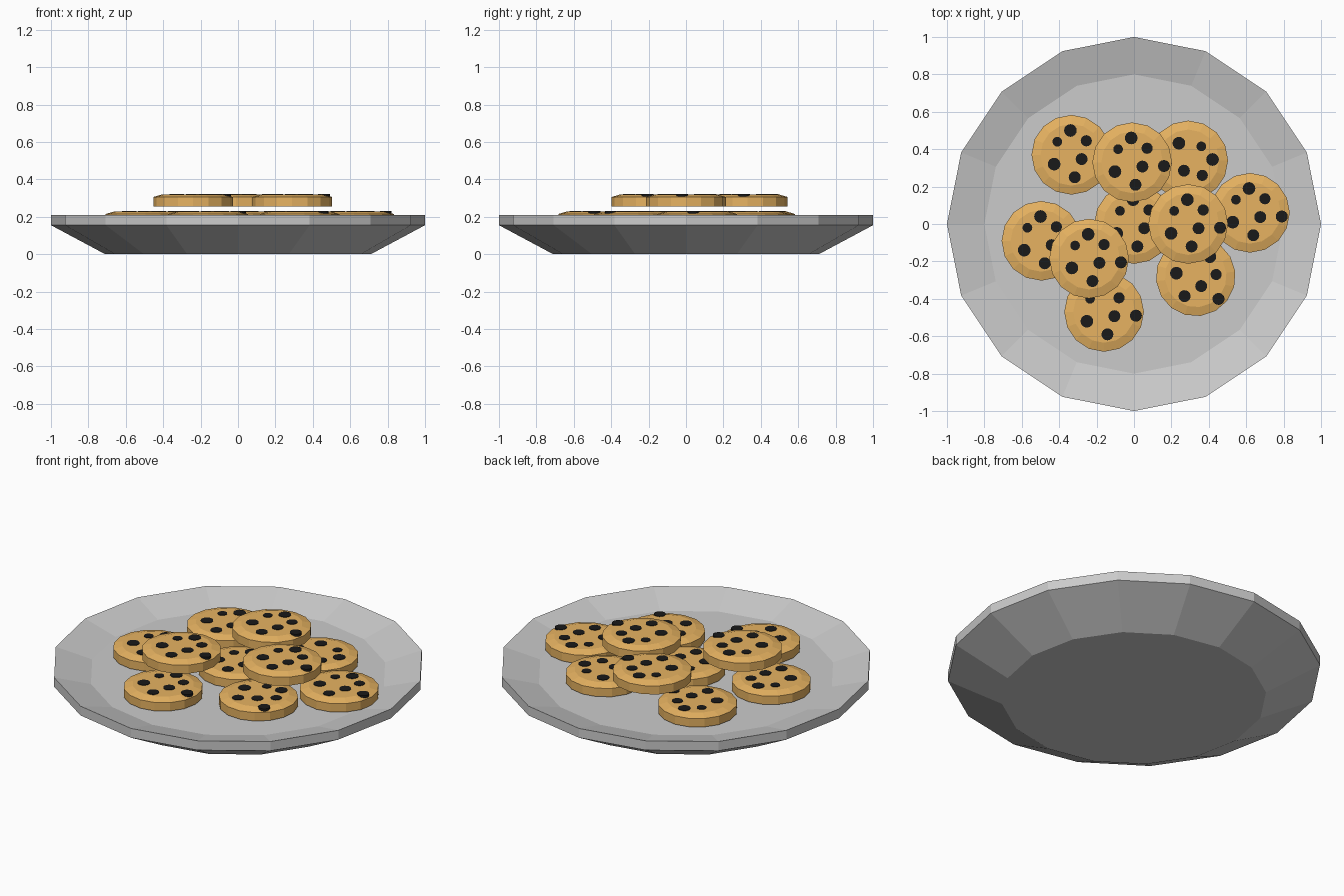
import bpy, bmesh, math
from mathutils import Matrix

if "Cube" in bpy.data.objects:
    bpy.data.objects.remove(bpy.data.objects["Cube"])


def material(name, rgb):
    m = bpy.data.materials.new(name)
    m.diffuse_color = (*rgb, 1)
    m.use_nodes = True
    m.node_tree.nodes["Principled BSDF"].inputs["Base Color"].default_value = m.diffuse_color
    return m


def add_lathe(bm, profile, sides, matrix=Matrix()):
    """Closed faceted solid from (radius, z) rings, bottom outside to top inside."""
    rings = []
    for r, z in profile:
        rings.append([bm.verts.new(matrix @ Matrix.Rotation(2 * math.pi * i / sides, 4, 'Z')
                                   @ Matrix.Translation((r, 0, z)).to_translation())
                      for i in range(sides)])
    for a, b in zip(rings, rings[1:]):
        for i in range(sides):
            j = (i + 1) % sides
            bm.faces.new((a[i], a[j], b[j], b[i]))
    bm.faces.new(rings[0][::-1])
    bm.faces.new(rings[-1])


def finish(bm, name, mat=None):
    mesh = bpy.data.meshes.new(name)
    bm.to_mesh(mesh)
    bm.free()
    if mat:
        mesh.materials.append(mat)
    obj = bpy.data.objects.new(name, mesh)
    bpy.context.collection.objects.link(obj)
    return obj


dough = material("dough", (0.8, 0.45, 0.12))
chocolate = material("chocolate", (0.01, 0.01, 0.01))

# Plate: sloping outside, upright rim, sunken floor
bm = bmesh.new()
add_lathe(bm, [(0.71, 0), (1, 0.155), (1, 0.21), (0.8, 0.155)], 16)
finish(bm, "plate")

# Cookie and chip layout: x, y, bottom z, turn in degrees
LOW, HIGH = 0.165, 0.256
cookies = [
    (0, 0, LOW, 0), (-0.335, 0.37, LOW, 0), (0.29, 0.34, LOW, -90),
    (0.62, 0.06, LOW, 0), (-0.495, -0.09, LOW, 0), (-0.16, -0.47, LOW, 0),
    (0.33, -0.28, LOW, -38),
    (-0.01, 0.33, HIGH, 0), (0.29, 0, HIGH, 0), (-0.24, -0.185, HIGH, 0),
]
chips = [
    (-0.005, 0.13, 0.034), (0.08, 0.075, 0.030), (-0.075, 0.07, 0.026),
    (-0.092, -0.05, 0.034), (0.055, -0.023, 0.032), (0.018, -0.12, 0.032),
    (0.17, -0.02, 0.032),
]

for n, (x, y, z, turn) in enumerate(cookies, 1):
    place = Matrix.Translation((x, y, z)) @ Matrix.Rotation(math.radians(turn), 4, 'Z')
    # Cookie with a chamfered top edge
    bm = bmesh.new()
    add_lathe(bm, [(0.213, 0), (0.213, 0.05), (0.165, 0.064)], 16, place)
    finish(bm, f"cookie_{n}", dough)
    # Chocolate chips set into the top
    bm = bmesh.new()
    for cx, cy, r in chips:
        add_lathe(bm, [(r, 0.045), (r, 0.067)], 16, place @ Matrix.Translation((cx, cy, 0)))
    finish(bm, f"chips_{n}", chocolate)
